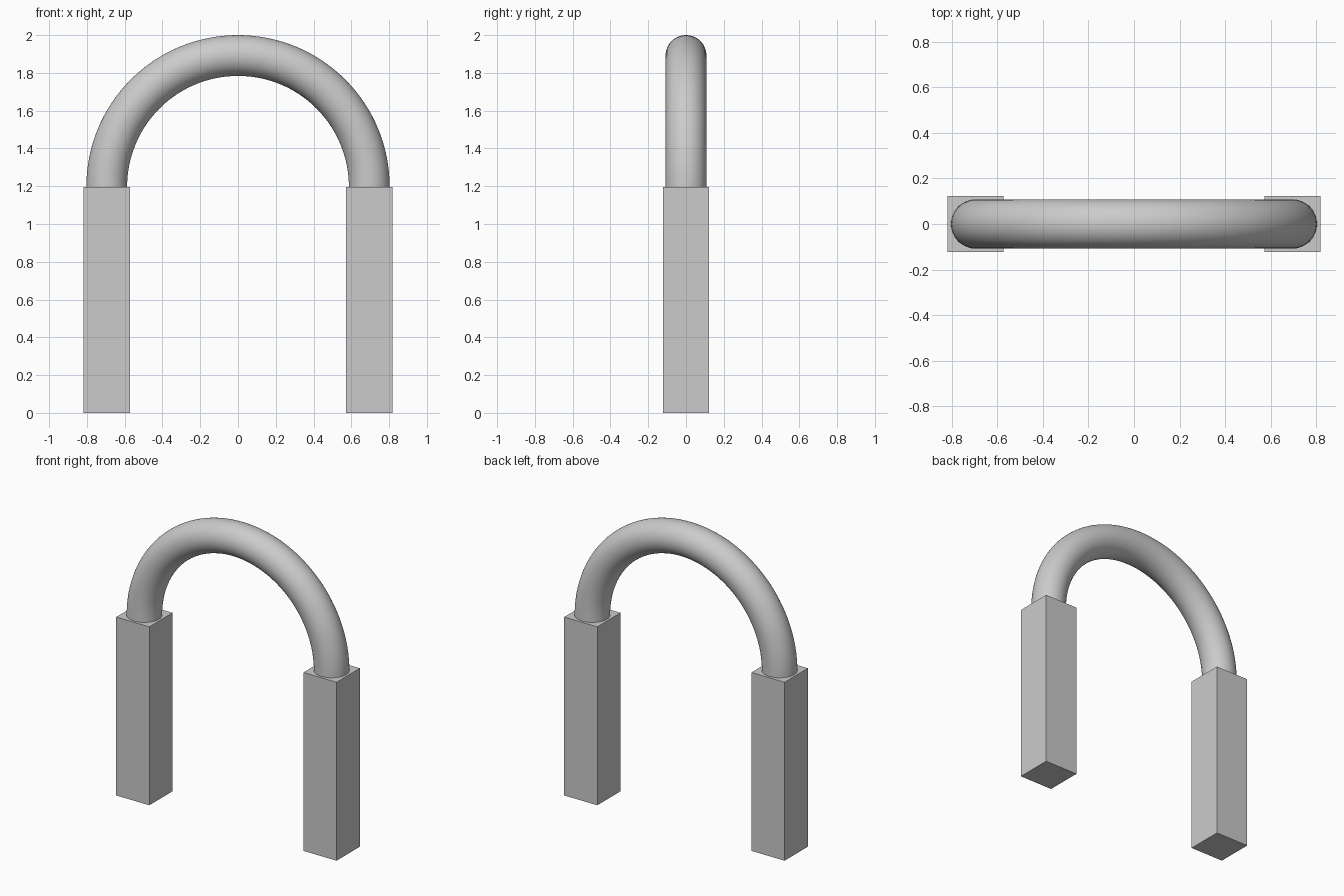
import bpy, bmesh, math
from mathutils import Matrix, Vector

if "Cube" in bpy.data.objects:
    bpy.data.objects.remove(bpy.data.objects["Cube"])

POST_H, POST_W = 1.197, 0.246   # square post height and width
ARCH_R, TUBE_R = 0.695, 0.108   # arch centreline and tube radius


def new_object(name, bm):
    bmesh.ops.recalc_face_normals(bm, faces=bm.faces)
    mesh = bpy.data.meshes.new(name)
    bm.to_mesh(mesh)
    bm.free()
    obj = bpy.data.objects.new(name, mesh)
    bpy.context.collection.objects.link(obj)
    return obj


# Square posts
for name, side in (("left_post", -1), ("right_post", 1)):
    bm = bmesh.new()
    bmesh.ops.create_cube(bm, size=1)
    bmesh.ops.scale(bm, vec=(POST_W, POST_W, POST_H), verts=bm.verts)
    bmesh.ops.translate(bm, vec=(side * ARCH_R, 0, POST_H / 2), verts=bm.verts)
    new_object(name, bm)

# Round arch: a disc swept half a turn about the y axis
bm = bmesh.new()
bmesh.ops.create_circle(bm, cap_ends=True, segments=48, radius=TUBE_R,
                        matrix=Matrix.Translation((ARCH_R, 0, POST_H)))
start_cap = bm.faces[:]
start_loop = bm.edges[:]
end = bmesh.ops.spin(bm, geom=start_loop, cent=(0, 0, POST_H), axis=Vector((0, -1, 0)),
                     angle=math.pi, steps=64, use_duplicate=False)
bmesh.ops.contextual_create(bm, geom=[e for e in end["geom_last"]
                                      if isinstance(e, bmesh.types.BMEdge)])
arch = new_object("arch_tube", bm)
bpy.context.view_layer.objects.active = arch
arch.select_set(True)
bpy.ops.object.shade_smooth_by_angle(angle=math.radians(40))
